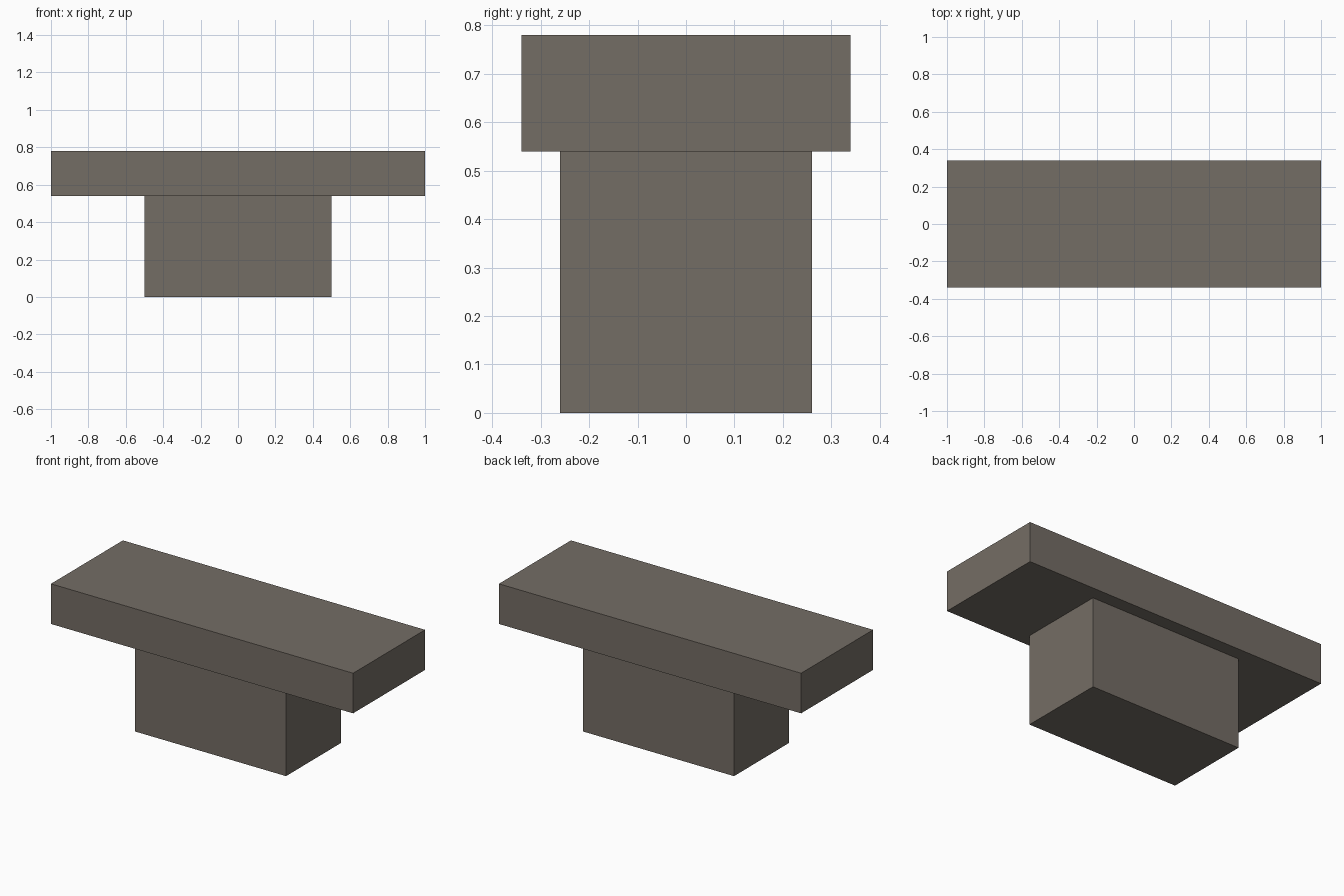
import bpy

if "Cube" in bpy.data.objects:
    bpy.data.objects.remove(bpy.data.objects["Cube"])

stone = bpy.data.materials.new("grey_brown_stone")
stone.diffuse_color = (0.175, 0.153, 0.130, 1)
stone.use_nodes = True
stone.node_tree.nodes["Principled BSDF"].inputs["Base Color"].default_value = stone.diffuse_color


def box(name, size, bottom):
    """Box centred on x and y, resting at height bottom."""
    bpy.ops.mesh.primitive_cube_add(size=1, location=(0, 0, bottom + size[2] / 2))
    ob = bpy.context.object
    ob.name = name
    ob.scale = size
    bpy.ops.object.transform_apply(location=False, rotation=False, scale=True)
    ob.data.materials.append(stone)
    return ob


# Supporting block
box("pedestal", (1.0, 0.52, 0.54), 0)
# Wide overhanging slab
box("top_slab", (2.0, 0.68, 0.24), 0.54)
